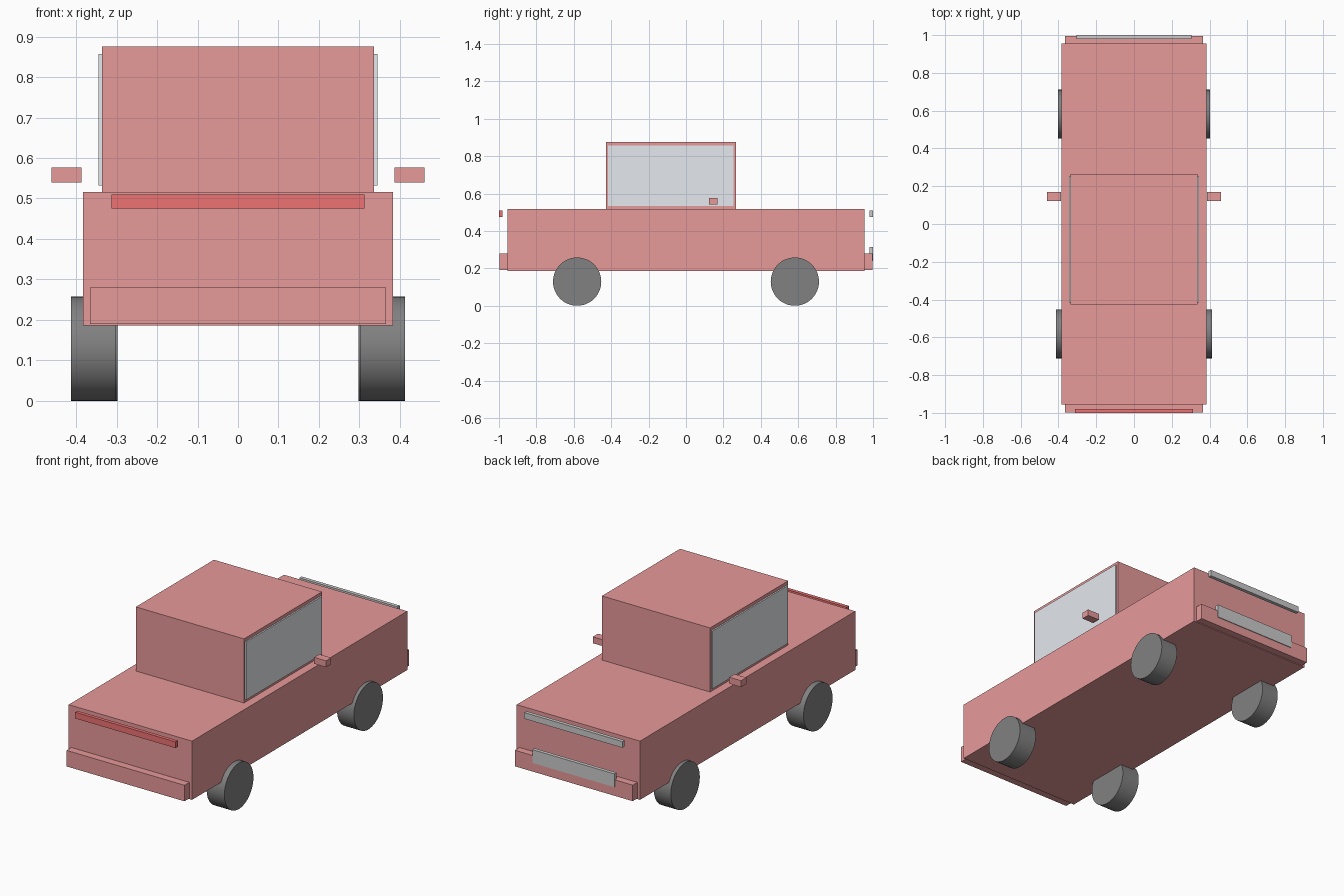
import bpy
import math
from mathutils import Matrix

if "Cube" in bpy.data.objects:
    bpy.data.objects.remove(bpy.data.objects["Cube"])


def material(name, rgb):
    m = bpy.data.materials.new(name)
    m.diffuse_color = (*rgb, 1)
    m.use_nodes = True
    m.node_tree.nodes["Principled BSDF"].inputs["Base Color"].default_value = m.diffuse_color
    return m


PAINT = material("red_paint", (0.8, 0.32, 0.32))
LAMP = material("tail_red", (0.85, 0.17, 0.17))
RUBBER = material("rubber", (0.22, 0.22, 0.22))
GLASS = material("glass", (0.78, 0.82, 0.86))


def box(name, x, y, z, mat=None):
    """Box from (min, max) ranges on each axis."""
    bpy.ops.mesh.primitive_cube_add(size=1)
    o = bpy.context.object
    o.name = name
    ranges = (x, y, z)
    size = [b - a for a, b in ranges]
    centre = [(a + b) / 2 for a, b in ranges]
    o.data.transform(Matrix.Translation(centre) @ Matrix.Diagonal((*size, 1)))
    if mat:
        o.data.materials.append(mat)
    return o


def wheel(name, side, y, inner, outer):
    bpy.ops.mesh.primitive_cylinder_add(
        vertices=48, radius=0.129, depth=outer - inner,
        location=(side * (inner + outer) / 2, y, 0.129),
        rotation=(0, math.pi / 2, 0))
    o = bpy.context.object
    o.name = name
    o.data.materials.append(RUBBER)
    bpy.ops.object.shade_smooth_by_angle(angle=math.radians(30))


# Body and cabin
box("body", (-0.383, 0.383), (-0.955, 0.955), (0.186, 0.516), PAINT)
box("cabin", (-0.336, 0.336), (-0.427, 0.266), (0.516, 0.876), PAINT)

# Bumpers
box("front_bumper", (-0.366, 0.366), (0.955, 0.996), (0.19, 0.28), PAINT)
box("rear_bumper", (-0.366, 0.366), (-0.998, -0.955), (0.19, 0.28), PAINT)

# Light bars, standing slightly clear of the body, and the grille plate
box("tail_light", (-0.312, 0.312), (-1.0, -0.98), (0.475, 0.51), LAMP)
box("headlight", (-0.305, 0.305), (0.98, 1.0), (0.475, 0.51))
box("grille", (-0.255, 0.255), (0.98, 1.0), (0.24, 0.315))

# Side windows, mirrors and wheels
for label, s in (("left", -1), ("right", 1)):
    box(label + "_window", sorted((s * 0.326, s * 0.344)),
        (-0.416, 0.255), (0.532, 0.857), GLASS)
    box(label + "_mirror", sorted((s * 0.387, s * 0.461)),
        (0.123, 0.169), (0.54, 0.576), PAINT)
    wheel(label + "_front_wheel", s, 0.582, 0.298, 0.403)
    wheel(label + "_rear_wheel", s, -0.582, 0.303, 0.413)
